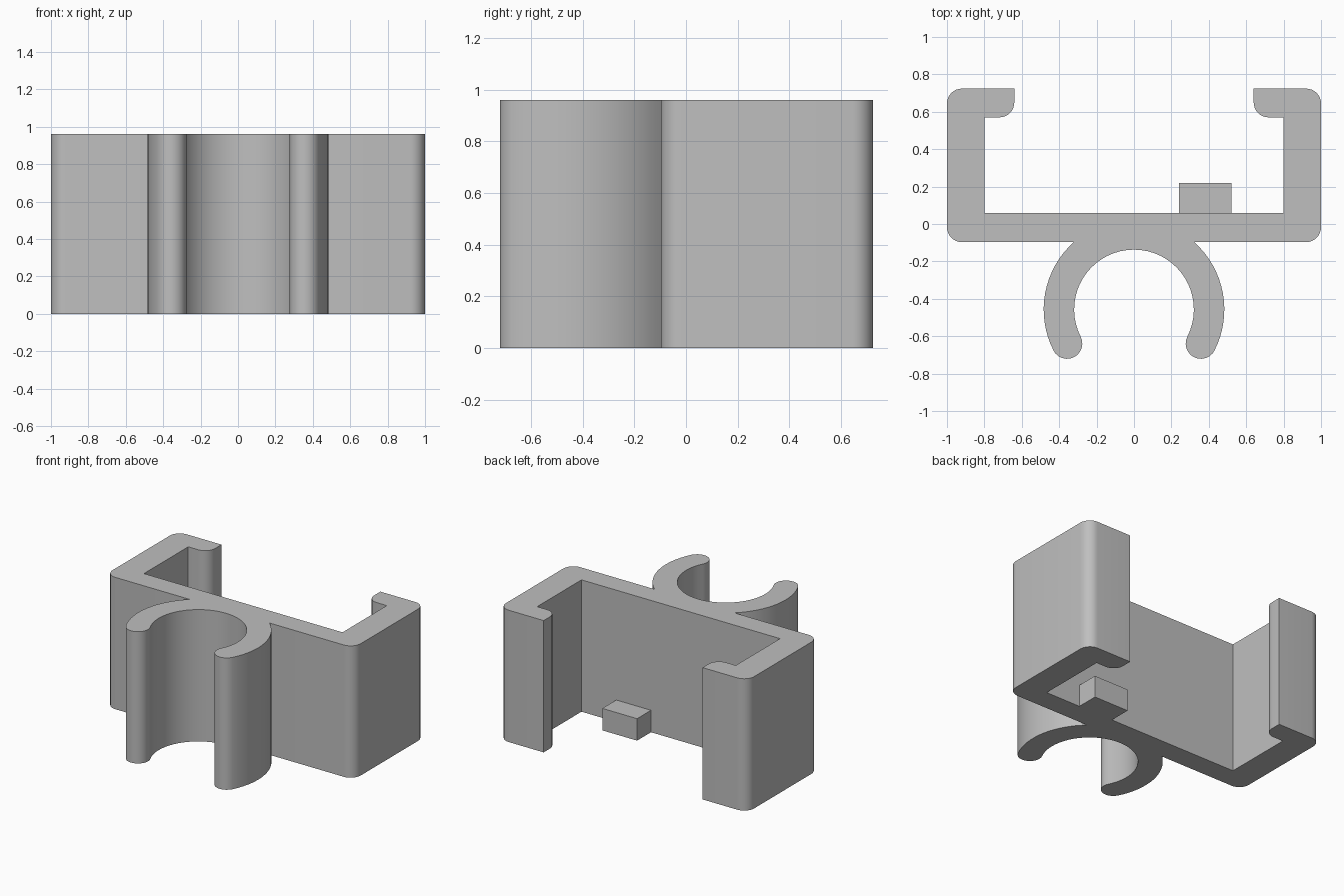
import bpy
import bmesh
from math import asin, cos, sin, pi, radians, sqrt

cube = bpy.data.objects.get("Cube")
if cube:
    bpy.data.objects.remove(cube, do_unlink=True)

HEIGHT = 0.96
FRONT, BACK, FLOOR = -0.097, 0.724, 0.06   # channel base and lip depths
WALL, LIP, LIP_FACE, ROUND = 0.8, 0.64, 0.57, 0.08
RING_Y, INNER, OUTER = -0.457, 0.32, 0.483  # clip ring
TIP = radians(-27)

grey = bpy.data.materials.new("plain grey")
grey.use_nodes = True
grey.diffuse_color = (0.52, 0.52, 0.52, 1)
grey.node_tree.nodes["Principled BSDF"].inputs["Base Color"].default_value = grey.diffuse_color


def arc(cx, cy, r, start, end, steps):
    """Points along a circular arc, angles in radians."""
    angles = [start + (end - start) * i / steps for i in range(steps + 1)]
    return [(cx + r * cos(a), cy + r * sin(a)) for a in angles]


def extrude(name, outline, height):
    """Solid prism from a closed plan outline, standing on the ground."""
    bm = bmesh.new()
    base = bm.faces.new([bm.verts.new((x, y, 0)) for x, y in outline])
    top = bmesh.ops.extrude_face_region(bm, geom=[base], use_keep_orig=True)["geom"]
    bmesh.ops.translate(bm, vec=(0, 0, height),
                        verts=[v for v in top if isinstance(v, bmesh.types.BMVert)])
    bmesh.ops.recalc_face_normals(bm, faces=bm.faces[:])
    mesh = bpy.data.meshes.new(name)
    bm.to_mesh(mesh)
    bm.free()
    mesh.materials.append(grey)
    mesh.shade_smooth()
    mesh.set_sharp_from_angle(angle=radians(30))
    obj = bpy.data.objects.new(name, mesh)
    bpy.context.collection.objects.link(obj)
    return obj


# Clip arm: inner arc, rounded tip, outer arc up to the channel base
middle, half = (INNER + OUTER) / 2, (OUTER - INNER) / 2
join = asin((FRONT - RING_Y) / OUTER)
side = arc(0, RING_Y, INNER, pi / 2, TIP, 18)
side += arc(middle * cos(TIP), RING_Y + middle * sin(TIP), half, TIP - pi, TIP, 12)[1:]
side += arc(0, RING_Y, OUTER, TIP, join, 16)[1:]

# Channel side: rounded outer corners, hooked lip, inner wall and floor
side += arc(1 - ROUND, FRONT + ROUND, ROUND, -pi / 2, 0, 8)
side += arc(1 - ROUND, BACK - ROUND, ROUND, 0, pi / 2, 8)
side += [(LIP, BACK)]
side += arc(LIP + ROUND, LIP_FACE + ROUND, ROUND, pi, 1.5 * pi, 8)
side += [(WALL, LIP_FACE), (WALL, FLOOR)]

# Mirror the half outline; the shared ring point on the axis is kept once
mirrored = [(-x, y) for x, y in reversed(side[1:])]
extrude("channel_with_clip", side + mirrored, HEIGHT)

# Small stop block at the foot of the channel floor
extrude("stop_block", [(0.24, FLOOR), (0.52, FLOOR), (0.52, 0.22), (0.24, 0.22)], 0.16)
